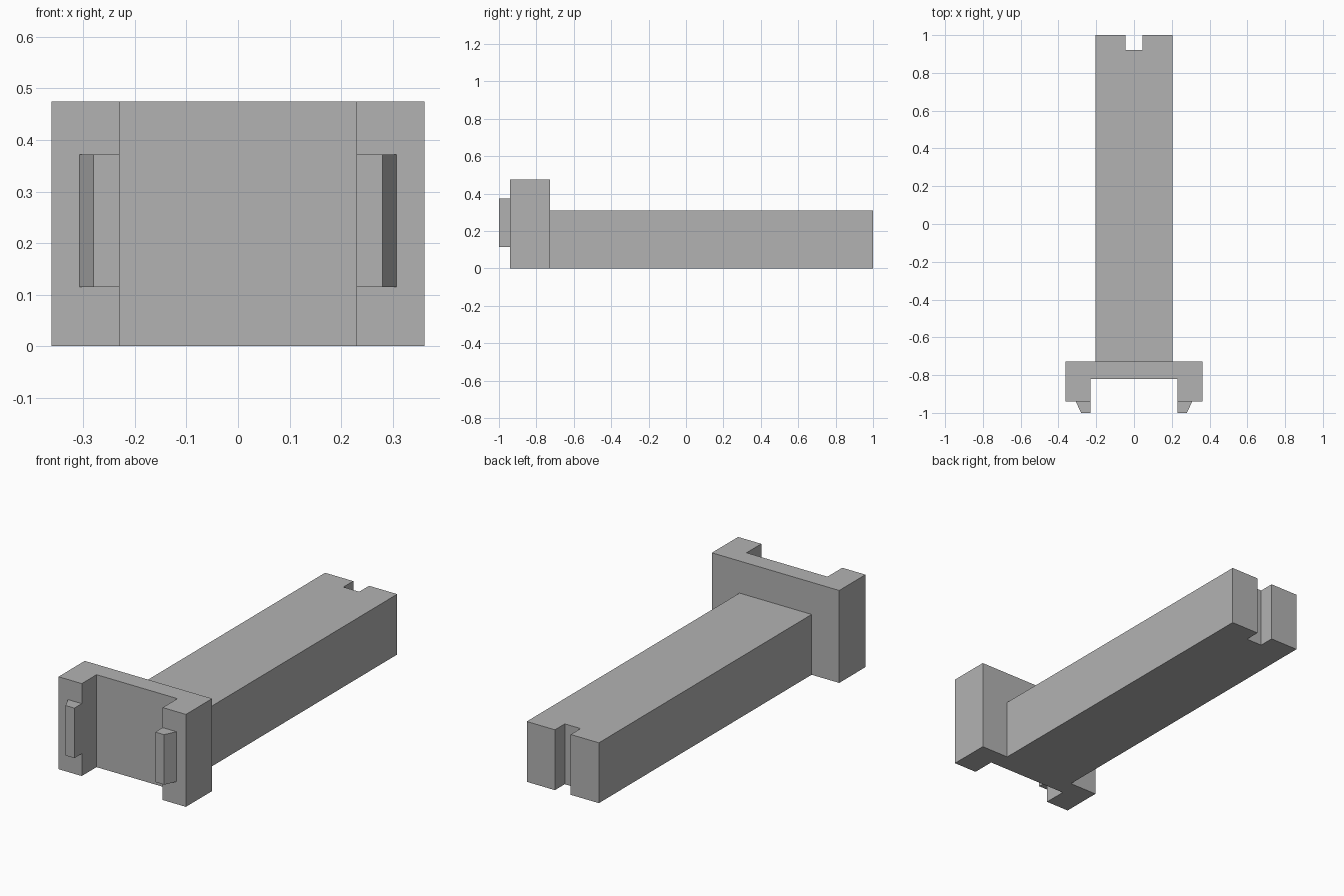
import bpy
import bmesh

cube = bpy.data.objects.get("Cube")
if cube:
    bpy.data.objects.remove(cube, do_unlink=True)

grey = bpy.data.materials.new("plain grey")
grey.use_nodes = True
colour = (0.45, 0.45, 0.45, 1)
grey.diffuse_color = colour
grey.node_tree.nodes["Principled BSDF"].inputs["Base Color"].default_value = colour


def extrude_plan(name, plan, bottom, top):
    """Raise a flat outline in x and y into a solid between two heights."""
    bm = bmesh.new()
    face = bm.faces.new([bm.verts.new((x, y, bottom)) for x, y in plan])
    raised = bmesh.ops.extrude_face_region(bm, geom=[face], use_keep_orig=True)
    for item in raised["geom"]:
        if isinstance(item, bmesh.types.BMVert):
            item.co.z = top
    bmesh.ops.recalc_face_normals(bm, faces=bm.faces)
    mesh = bpy.data.meshes.new(name)
    bm.to_mesh(mesh)
    bm.free()
    mesh.materials.append(grey)
    obj = bpy.data.objects.new(name, mesh)
    bpy.context.collection.objects.link(obj)
    return obj


def mirrored(half):
    """Complete a right-hand half outline across x = 0."""
    return half + [(-x, y) for x, y in reversed(half)]


# Long bar with a slot in its back end
extrude_plan("bar", mirrored([(0.205, -0.727), (0.205, 1), (0.045, 1), (0.045, 0.92)]), 0, 0.31)

# Channel-shaped head plate
extrude_plan("head", mirrored([(0.362, -0.727), (0.362, -0.94), (0.23, -0.94), (0.23, -0.82)]), 0, 0.475)

# Tapered tabs on the two front flanges
for side, name in ((1, "left_tab"), (-1, "right_tab")):
    tab = [(0.23, -0.94), (0.308, -0.94), (0.28, -1), (0.23, -1)]
    extrude_plan(name, [(side * x, y) for x, y in tab], 0.115, 0.372)
